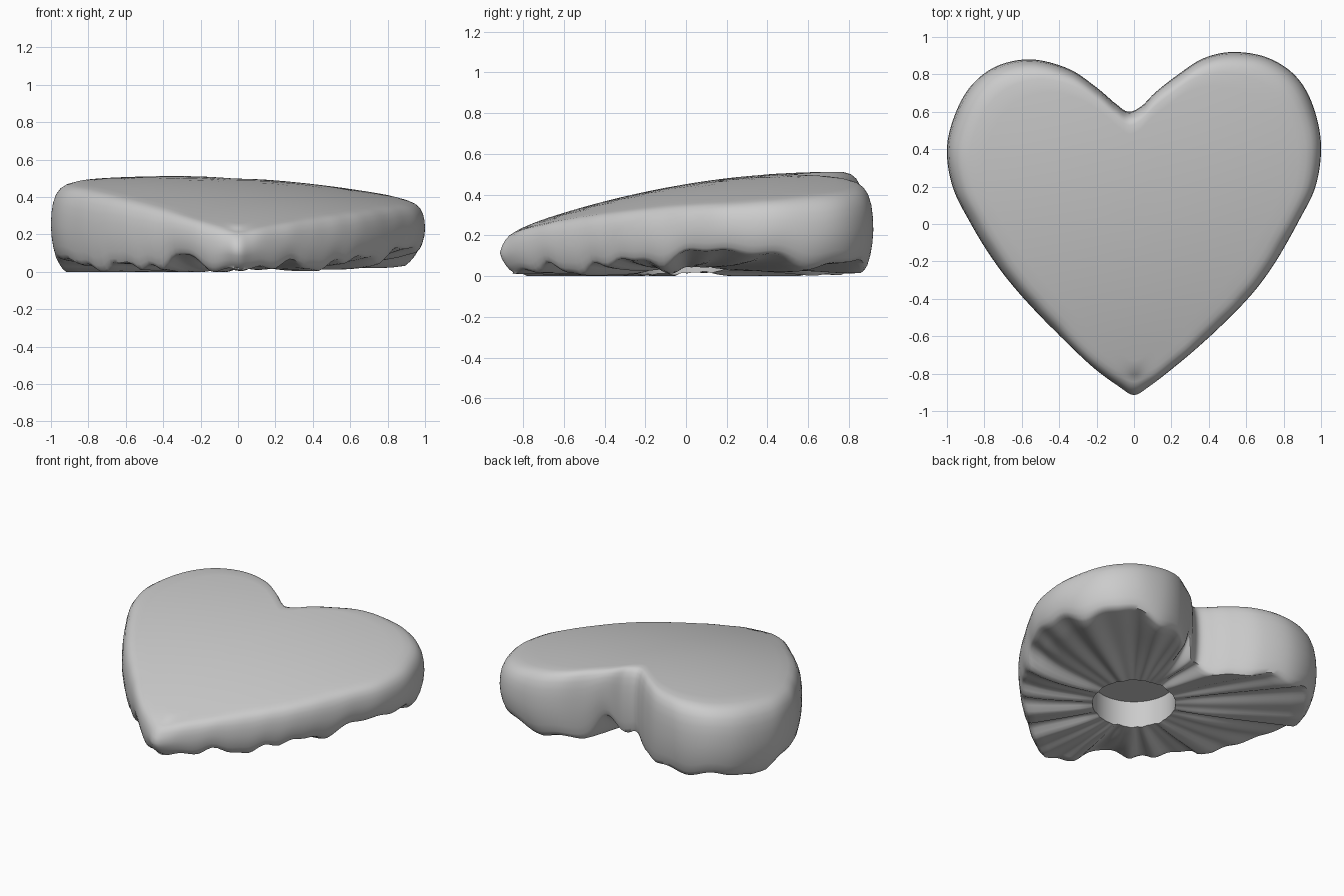
import bpy, bmesh, math
from mathutils import Vector

cube = bpy.data.objects.get("Cube")
if cube:
    bpy.data.objects.remove(cube)

fabric = bpy.data.materials.new("soft_grey")
fabric.use_nodes = True
grey = (0.6, 0.6, 0.6, 1)
fabric.diffuse_color = grey
fabric.node_tree.nodes["Principled BSDF"].inputs["Base Color"].default_value = grey

# Heart outline, counter-clockwise from the front tip
OUTLINE = [(0, -.915), (.08, -.87), (.24, -.745), (.44, -.57), (.63, -.375), (.765, -.19),
           (.88, .015), (.97, .2), (1, .42), (.955, .64), (.86, .795), (.71, .89), (.53, .92),
           (.37, .885), (.23, .795), (.11, .7), (.04, .63), (-.03, .6), (-.1, .645),
           (-.2, .73), (-.35, .83), (-.55, .88), (-.73, .845), (-.87, .74), (-.96, .58),
           (-1, .4), (-.97, .2), (-.88, .015), (-.755, -.19), (-.605, -.38), (-.42, -.575),
           (-.22, -.765), (-.08, -.87)]
STEPS = 8
HOLE_RADIUS = .26


def smooth_loop(points, steps):
    """Closed Catmull-Rom curve through the points."""
    pts = [Vector(p) for p in points]
    n, loop = len(pts), []
    for i in range(n):
        a, b, c, d = (pts[(i + k) % n] for k in (-1, 0, 1, 2))
        for j in range(steps):
            t = j / steps
            loop.append(b + (c - a) * (t / 2) + (a * 2 - b * 5 + c * 4 - d) * (t * t / 2)
                        + (b * 3 - a - c * 3 + d) * (t ** 3 / 2))
    return loop


def top_height(p):
    """Tilted, gently domed upper face."""
    x, y = p
    return .442 + .166 * y - .114 * y * y - .053 * x - .077 * x * x


def ripple(i):
    """Irregular gathers around the edge, spaced by angle."""
    t = math.atan2(edge[i].y, edge[i].x)
    return (math.sin(9 * t) + .8 * math.sin(16 * t + 1) + .6 * math.sin(27 * t + 2)) / 2


def bump(p, x, y, spread):
    return math.exp(-((p.x - x) ** 2 + (p.y - y) ** 2) / spread)


def hem_height(i):
    p = edge[i]
    raised = .085 * min(1, max(0, p.x / .6)) * math.exp(-((p.y - .2) / .55) ** 2)
    notch = .15 * bump(p, .13, .72, .008)
    folds = .06 * bump(p, -.34, -.66, .012) + .035 * bump(p, -1, .22, .03)
    return max(0, .025 + raised + notch + folds + .033 * ripple(i))


edge = smooth_loop(OUTLINE, STEPS)
count = len(edge)
bm = bmesh.new()
rings = []


def add_ring(place):
    rings.append([bm.verts.new(place(i)) for i in range(count)])


# Recess wall and pleated underside, from the hole outwards
def recess(z):
    def place(i):
        p = edge[i].normalized() * HOLE_RADIUS
        return (p.x, p.y, z)
    return place


def underside(u):
    def place(i):
        rim = edge[i].normalized() * HOLE_RADIUS
        p = rim.lerp(edge[i] * .93, u)
        pleat = ripple(i) * (.006 + .018 * math.sin(math.pi * u) ** .7)
        lift = .027 + .05 * (p.x + p.y) * (1 - u)
        return (p.x, p.y, max(0, hem_height(i) * u ** 3 + lift * (1 - u ** 3) + pleat))
    return place


# Side wall rolling over into the upper face; it rounds off at the tip
def wall(scale, rise):
    def place(i):
        lean = .06 * bump(edge[i], 0, -.92, .01)
        factor = scale + .01 * ripple(i) * (1 - rise) ** 4 - lean * abs(rise - .45)
        p = edge[i] * factor
        low, high = hem_height(i), top_height(edge[i] * .9)
        return (p.x, p.y, low + (high - low) * rise)
    return place


def upper(scale):
    def place(i):
        p = edge[i] * scale
        return (p.x, p.y, top_height(p))
    return place


add_ring(recess(.19))
add_ring(recess(.1))
for k in range(11):
    add_ring(underside(k / 10))
for scale, rise in [(.955, .02), (.972, .08), (.986, .19), (.996, .33), (1, .47), (.997, .62),
                    (.989, .75), (.973, .86), (.95, .935), (.92, .98)]:
    add_ring(wall(scale, rise))
for scale in (.88, .8, .65, .5, .35, .2, .08):
    add_ring(upper(scale))

for inner, outer in zip(rings, rings[1:]):
    for i in range(count):
        j = (i + 1) % count
        bm.faces.new((inner[i], inner[j], outer[j], outer[i]))
bm.faces.new(rings[-1])
bm.faces.new(rings[0][::-1])
bmesh.ops.recalc_face_normals(bm, faces=bm.faces)

mesh = bpy.data.meshes.new("heart_cushion")
bm.to_mesh(mesh)
bm.free()
mesh.materials.append(fabric)
cushion = bpy.data.objects.new("heart_cushion", mesh)
bpy.context.collection.objects.link(cushion)
bpy.context.view_layer.objects.active = cushion
cushion.select_set(True)
bpy.ops.object.shade_smooth_by_angle(angle=math.radians(50))
